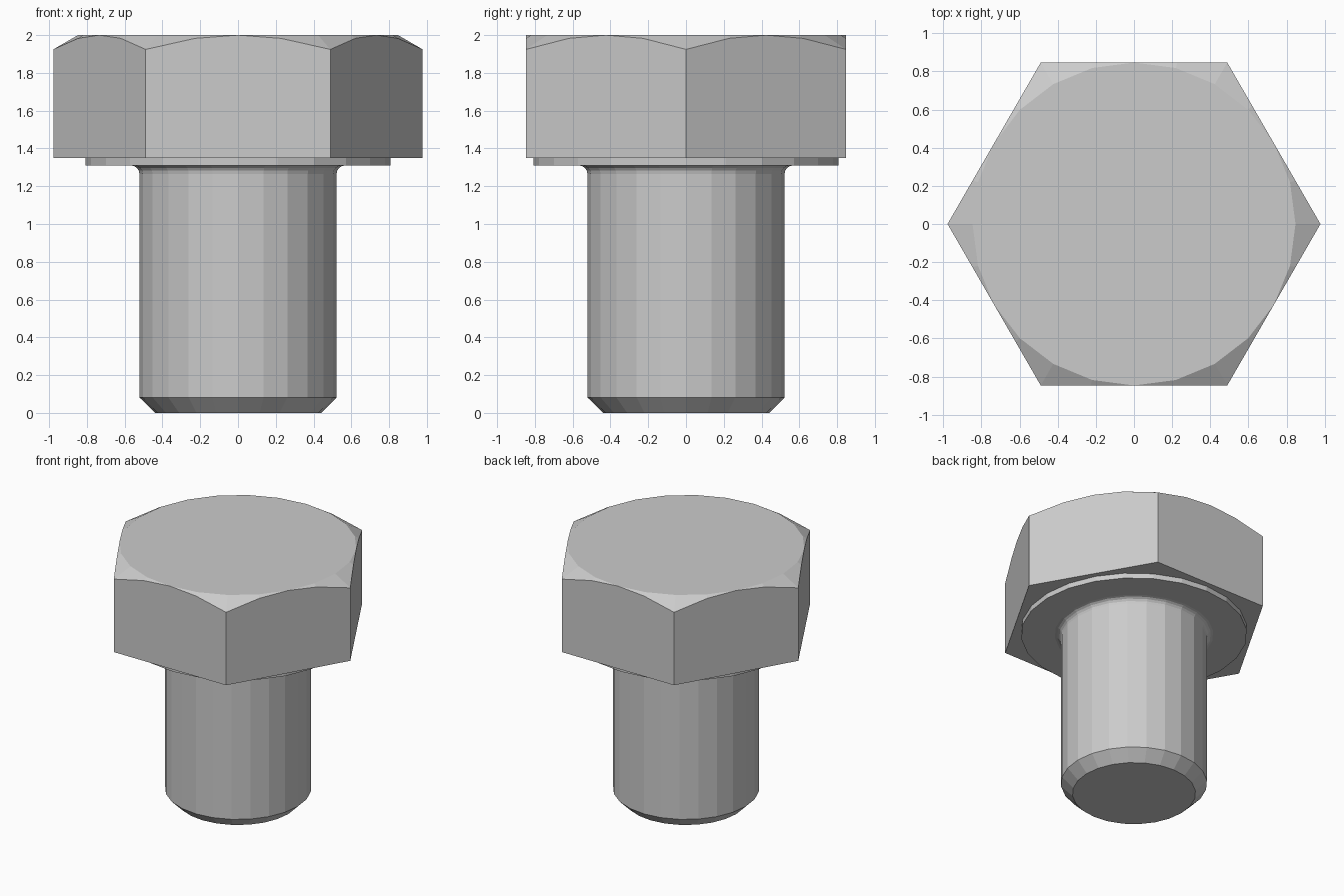
import bpy, bmesh
from math import sin, cos, pi, radians, tan

if "Cube" in bpy.data.objects:
    bpy.data.objects.remove(bpy.data.objects["Cube"])

SIDES = 24
STEP = 2 * pi / SIDES
FLAT = 0.847          # centre to flat of the hexagon
TOP, HEAD_Z, SEAT_Z = 2.0, 1.35, 1.31
SHANK_R, FILLET = 0.522, 0.045


def hex_radius(i):
    """Distance from the axis to the hexagon at segment i (corner at 0)."""
    return FLAT / cos((i % 4 - 2) * STEP)


def circle(r, z):
    return [(r * cos(i * STEP), r * sin(i * STEP), z) for i in range(SIDES)]


def hexagon(z_of_radius):
    pts = []
    for i in range(SIDES):
        r = hex_radius(i)
        pts.append((r * cos(i * STEP), r * sin(i * STEP), z_of_radius(r)))
    return pts


# Shank: chamfered tip, then fillet up to the washer face
rings = [circle(0.44, 0), circle(SHANK_R, 0.082)]
for k in range(5):
    a = k * pi / 8
    rings.append(circle(SHANK_R + FILLET * (1 - cos(a)),
                        SEAT_Z - FILLET * (1 - sin(a))))

# Washer face
rings += [circle(0.807, SEAT_Z), circle(0.807, HEAD_Z)]

# Hex head with a 30 degree conical chamfer
lower = len(rings)
rings += [hexagon(lambda r: HEAD_Z),
          hexagon(lambda r: TOP - (r - FLAT) * tan(radians(30))),
          circle(FLAT, TOP)]

# Skin the rings into one closed surface
bm = bmesh.new()
loops = [[bm.verts.new(p) for p in ring] for ring in rings]
for a, b in zip(loops, loops[1:]):
    for i in range(SIDES):
        j = (i + 1) % SIDES
        bm.faces.new((a[i], a[j], b[j], b[i]))
bm.faces.new(loops[0][::-1])
bm.faces.new(loops[-1])

# Merge each hexagon side into a single flat face
seams = [bm.edges.get((loops[lower][i], loops[lower + 1][i]))
         for i in range(SIDES) if i % 4]
bmesh.ops.dissolve_edges(bm, edges=seams, use_verts=False)
bmesh.ops.remove_doubles(bm, verts=bm.verts[:], dist=1e-4)
bmesh.ops.recalc_face_normals(bm, faces=bm.faces[:])

mesh = bpy.data.meshes.new("hex_bolt")
bm.to_mesh(mesh)
bm.free()
bpy.context.collection.objects.link(bpy.data.objects.new("hex_bolt", mesh))
